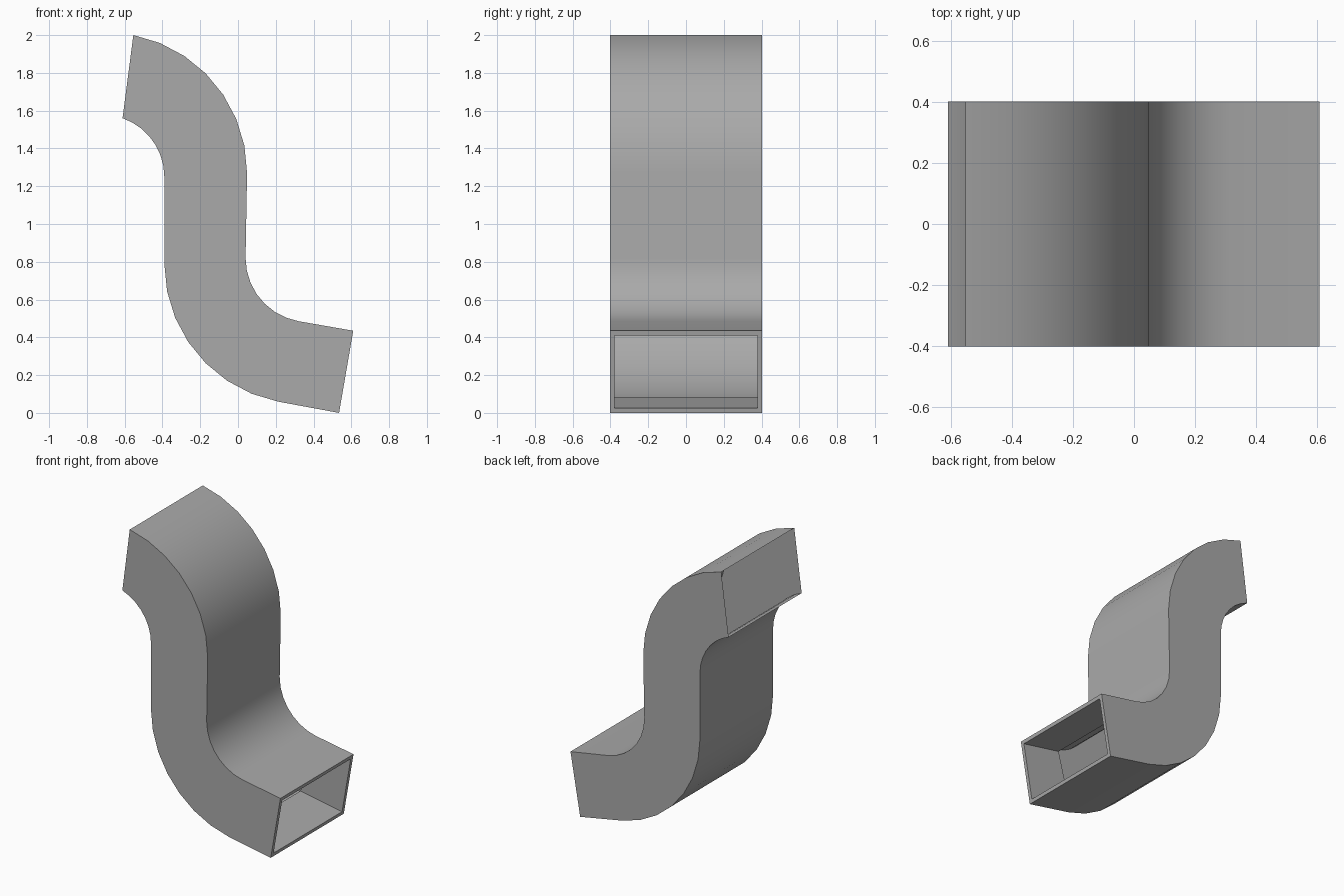
import bpy
import bmesh
from math import radians, cos, sin
from mathutils import Vector

cube = bpy.data.objects.get("Cube")
if cube:
    bpy.data.objects.remove(cube, do_unlink=True)

HALF_DEPTH = 0.403
WALL = 0.025
SEGMENTS = 7

grey = bpy.data.materials.new("duct_grey")
grey.use_nodes = True
grey.diffuse_color = (0.4, 0.4, 0.4, 1)
grey.node_tree.nodes["Principled BSDF"].inputs["Base Color"].default_value = grey.diffuse_color


def arc(cx, cz, radius, start, end):
    """Points (x, z) along a circular bend, angles in degrees."""
    angles = [radians(start + (end - start) * i / SEGMENTS) for i in range(SEGMENTS + 1)]
    return [Vector((cx + radius * cos(a), cz + radius * sin(a))) for a in angles]


def ring(upper, lower, inset=0.0):
    """Rectangular cross-section between two rail points, shrunk by inset."""
    step = (lower - upper).normalized() * inset
    a, b, d = upper + step, lower - step, HALF_DEPTH - inset
    return [(a.x, -d, a.y), (a.x, d, a.y), (b.x, d, b.y), (b.x, -d, b.y)]


def loft(name, rings):
    """Skin a row of four-cornered rings into an open tube."""
    bm = bmesh.new()
    rows = [[bm.verts.new(p) for p in r] for r in rings]
    for r0, r1 in zip(rows, rows[1:]):
        for j in range(4):
            k = (j + 1) % 4
            bm.faces.new((r0[j], r1[j], r1[k], r0[k]))
    mesh = bpy.data.meshes.new(name)
    bm.to_mesh(mesh)
    bm.free()
    mesh.materials.append(grey)
    obj = bpy.data.objects.new(name, mesh)
    bpy.context.collection.objects.link(obj)
    bpy.ops.object.select_all(action='DESELECT')
    obj.select_set(True)
    bpy.context.view_layer.objects.active = obj
    bpy.ops.object.shade_smooth_by_angle(angle=radians(30))
    return obj


# Side rails of the S-bend, from the top mouth down to the bottom mouth
upper_rail = arc(-0.696, 1.27, 0.744, 79, 0) + arc(0.38, 0.82, 0.34, 180, 260)
lower_rail = arc(-0.718, 1.25, 0.328, 71, 0) + arc(0.354, 0.79, 0.744, 180, 259)
upper_rail.append(Vector((0.61, 0.435)))
lower_rail.append(Vector((0.535, 0.0)))

# Thin outer skin, open at both mouths
loft("duct_skin", [ring(a, b) for a, b in zip(upper_rail, lower_rail)])

# Thick sleeve lining the straight bottom mouth
mouth = (upper_rail[-1], lower_rail[-1])
bend = (upper_rail[-2], lower_rail[-2])
loft("mouth_sleeve", [ring(*mouth), ring(*mouth, WALL), ring(*bend, WALL), ring(*bend)])
